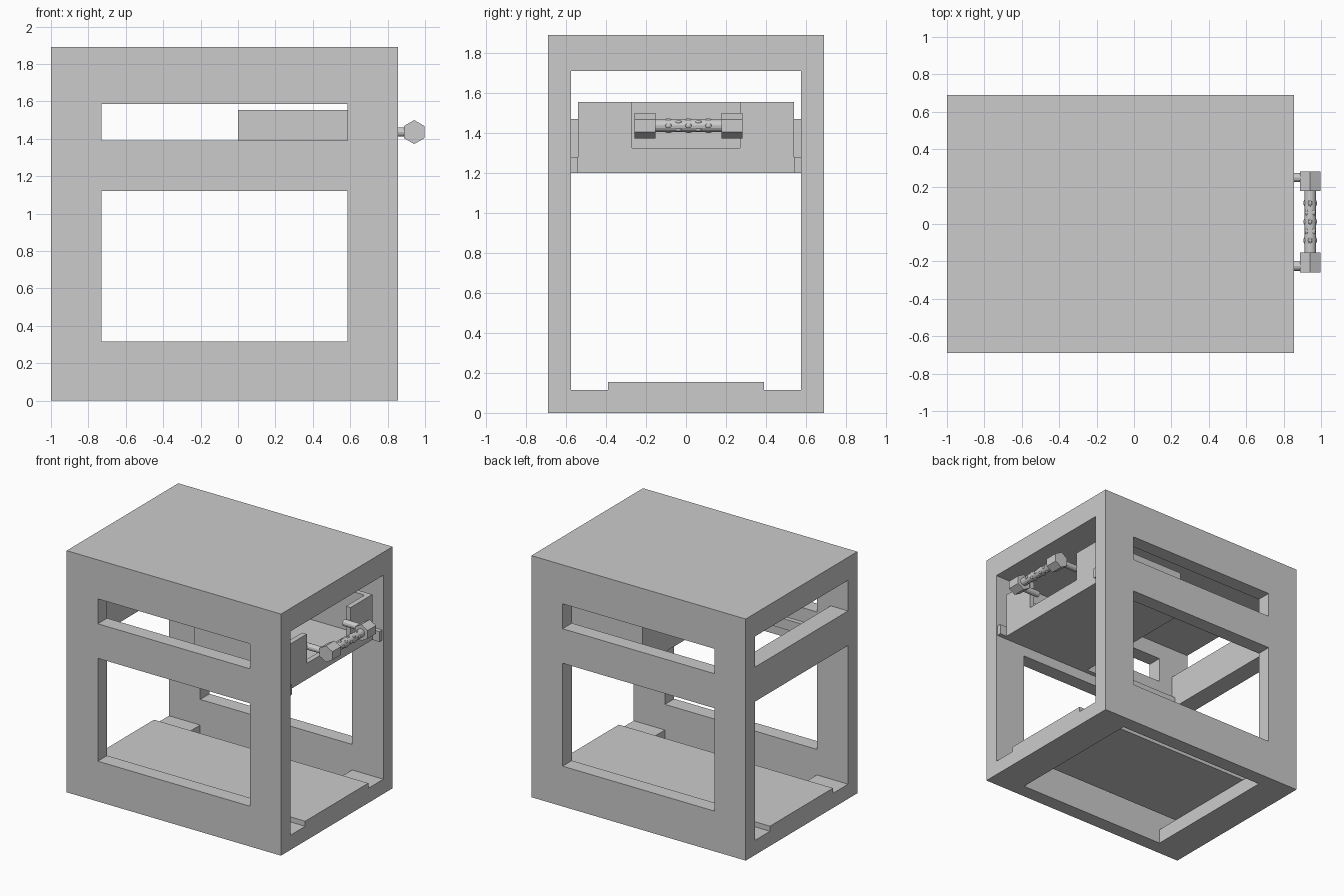
import bpy, bmesh, math
from mathutils import Matrix, Vector

if "Cube" in bpy.data.objects:
    bpy.data.objects.remove(bpy.data.objects["Cube"])

grey = bpy.data.materials.new("plain grey")
grey.diffuse_color = (0.6, 0.6, 0.6, 1)
grey.use_nodes = True
grey.node_tree.nodes["Principled BSDF"].inputs["Base Color"].default_value = grey.diffuse_color


def finish(name, bm):
    bmesh.ops.recalc_face_normals(bm, faces=bm.faces[:])
    me = bpy.data.meshes.new(name)
    bm.to_mesh(me)
    bm.free()
    me.materials.append(grey)
    ob = bpy.data.objects.new(name, me)
    bpy.context.collection.objects.link(ob)
    return ob


def box(name, x, y, z):
    bm = bmesh.new()
    size = Matrix.Diagonal((x[1] - x[0], y[1] - y[0], z[1] - z[0], 1))
    mid = Matrix.Translation((sum(x) / 2, sum(y) / 2, sum(z) / 2))
    bmesh.ops.create_cube(bm, size=1, matrix=mid @ size)
    return finish(name, bm)


def pierced_board(name, us, zs, holes, place, depth):
    """Board on a grid of us by zs with some cells left open, extruded by depth."""
    bm = bmesh.new()
    v = [[bm.verts.new(place(u, z)) for z in zs] for u in us]
    for i in range(len(us) - 1):
        for j in range(len(zs) - 1):
            if (i, j) not in holes:
                bm.faces.new((v[i][j], v[i + 1][j], v[i + 1][j + 1], v[i][j + 1]))
    faces = bm.faces[:]
    ext = bmesh.ops.extrude_face_region(bm, geom=faces, use_keep_orig=True)
    moved = [g for g in ext["geom"] if isinstance(g, bmesh.types.BMVert)]
    bmesh.ops.translate(bm, verts=moved, vec=Vector(depth))
    bmesh.ops.recalc_face_normals(bm, faces=bm.faces[:])
    bmesh.ops.dissolve_limit(bm, angle_limit=0.01, verts=bm.verts[:], edges=bm.edges[:])
    return finish(name, bm)


def cylinder(name, a, b, r, sides, turn=0.0):
    a, b = Vector(a), Vector(b)
    rot = (b - a).to_track_quat('Z', 'Y').to_matrix().to_4x4()
    bm = bmesh.new()
    bmesh.ops.create_cone(bm, cap_ends=True, segments=sides, radius1=r, radius2=r,
                          depth=(b - a).length,
                          matrix=Matrix.Translation((a + b) / 2) @ rot @ Matrix.Rotation(turn, 4, 'Z'))
    return finish(name, bm)


BACK, FRONT = -1.0, 0.855
IN, OUT = 0.575, 0.69

# Side panels with two windows, and the drawer runners inside them
for s, side in ((-1, "left"), (1, "right")):
    pierced_board(side + "_panel", [BACK, -0.73, 0.585, FRONT],
                  [0, 0.315, 1.12, 1.39, 1.585, 1.89], {(1, 1), (1, 3)},
                  lambda u, z: (u, s * OUT, z), (0, s * (IN - OUT), 0))
    box(side + "_runner", (BACK + 0.1, 0.845), sorted((s * 0.54, s * IN)), (1.2, 1.28))

# Top, floor bars, floor plate and rear bar
box("table_top", (BACK, FRONT), (-IN, IN), (1.71, 1.89))
box("floor_bar_front", (0.585, FRONT), (-IN, IN), (0, 0.115))
box("floor_bar_rear", (BACK, -0.73), (-IN, IN), (0, 0.115))
box("floor_plate", (BACK, FRONT), (-0.39, 0.39), (0.115, 0.155))
box("rear_bar", (BACK, -0.85), (-IN, IN), (1.2, 1.47))

# Drawer: notched front, open box behind it
W, T = 0.54, 0.04
pierced_board("drawer_front", [-W, -0.27, 0.27, W], [1.2, 1.325, 1.555], {(1, 1)},
              lambda u, z: (0.785, u, z), (-T, 0, 0))
box("drawer_bottom", (0, 0.745), (-W, W), (1.2, 1.24))
box("drawer_back", (0, T), (-W, W), (1.24, 1.555))
for s, side in ((-1, "left"), (1, "right")):
    box("drawer_side_" + side, (T, 0.745), sorted((s * W, s * (W - T))), (1.24, 1.555))

# Handle: two rods, two hexagonal blocks, and a studded grip
HX, HY, HZ = 0.942, 0.012, 1.436
for s, side in ((-1, "left"), (1, "right")):
    yr = HY + s * 0.237
    cylinder("handle_rod_" + side, (0.745, yr, HZ), (HX, yr, HZ), 0.025, 12)
    cylinder("handle_block_" + side, (HX, HY + s * 0.165, HZ), (HX, HY + s * 0.27, HZ),
             0.064, 6, math.pi / 6)
    # make sure the hexagon points up and down
    ob = bpy.data.objects["handle_block_" + side]
    if max(v.co.x for v in ob.data.vertices) - HX > 0.06:
        ob.data.transform(Matrix.Translation((HX, 0, HZ)) @ Matrix.Rotation(math.pi / 6, 4, 'Y')
                          @ Matrix.Translation((-HX, 0, -HZ)))
cylinder("handle_grip", (HX, HY - 0.17, HZ), (HX, HY + 0.17, HZ), 0.031, 16)

bm = bmesh.new()
for i in range(5):
    for k in range(4):
        a = math.pi / 2 * k + (math.pi / 4) * (i % 2)
        c = Vector((HX + 0.025 * math.cos(a), HY - 0.1 + 0.05 * i, HZ + 0.025 * math.sin(a)))
        m = Matrix.Translation(c) @ Matrix.Diagonal((0.012, 0.02, 0.012, 1))
        bmesh.ops.create_uvsphere(bm, u_segments=8, v_segments=6, radius=1, matrix=m)
finish("grip_studs", bm)
